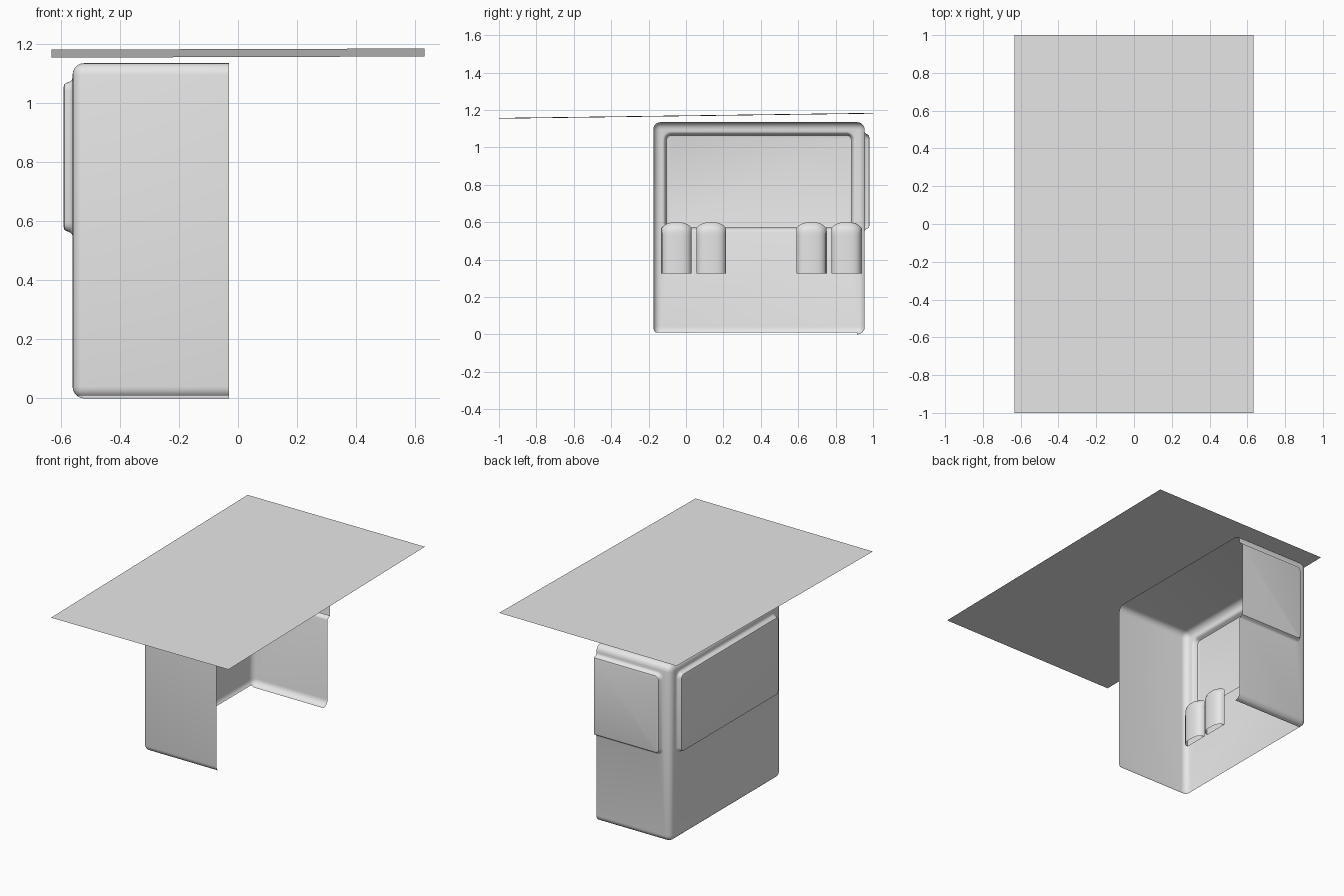
import bpy, bmesh, math
from mathutils import Vector

if "Cube" in bpy.data.objects:
    bpy.data.objects.remove(bpy.data.objects["Cube"])

grey = bpy.data.materials.new("light_grey")
grey.diffuse_color = (0.8, 0.8, 0.8, 1)
grey.use_nodes = True
grey.node_tree.nodes["Principled BSDF"].inputs["Base Color"].default_value = grey.diffuse_color


def finish(bm, name, smooth=True):
    me = bpy.data.meshes.new(name)
    bm.to_mesh(me)
    bm.free()
    ob = bpy.data.objects.new(name, me)
    bpy.context.collection.objects.link(ob)
    me.materials.append(grey)
    if smooth:
        bpy.ops.object.select_all(action='DESELECT')
        ob.select_set(True)
        bpy.context.view_layer.objects.active = ob
        bpy.ops.object.shade_smooth_by_angle(angle=math.radians(40))
    return ob


def rounded_rect(u0, u1, v0, v1, r, n=4):
    pts = []
    for k, (cu, cv) in enumerate([(u1 - r, v1 - r), (u0 + r, v1 - r),
                                  (u0 + r, v0 + r), (u1 - r, v0 + r)]):
        for i in range(n + 1):
            a = math.pi / 2 * (k + i / n)
            pts.append((cu + r * math.cos(a), cv + r * math.sin(a)))
    return pts


def raise_panel(bm, normal, place, foot, height):
    """Replace the big flat face facing `normal` by a raised, rounded panel."""
    face = max((f for f in bm.faces if f.normal.dot(normal) > 0.99),
               key=lambda f: f.calc_area())
    axis = 1 if abs(normal.x) > 0.5 else 0
    us = [v.co[axis] for v in face.verts]
    vs = [v.co.z for v in face.verts]
    bmesh.ops.delete(bm, geom=[face], context='FACES_ONLY')
    u0, u1, v0, v1 = foot
    loops = [(rounded_rect(min(us), max(us), min(vs), max(vs), 0), 0)]
    for t, h in [(0, 0), (.008, .1), (.013, .35), (.017, .7), (.021, .92), (.03, 1)]:
        loops.append((rounded_rect(u0 + t, u1 - t, v0 + t, v1 - t, .045 - t), h * height))
    rings = [[bm.verts.new(place(u, v, h)) for u, v in pts] for pts, h in loops]
    n = len(rings[0])
    for a, b in zip(rings, rings[1:]):
        for i in range(n):
            j = (i + 1) % n
            bm.faces.new((a[i], a[j], b[j], b[i]))
    bm.faces.new(rings[-1])


# Half body shell: rounded box, raised panels, open on the right and underneath
X0, XC, Y0, Y1, H = -0.56, -0.03, -0.175, 0.955, 1.135
bm = bmesh.new()
bmesh.ops.create_cube(bm, size=1)
for v in bm.verts:
    v.co = (XC + v.co.x * 2 * (XC - X0), (Y0 + Y1) / 2 + v.co.y * (Y1 - Y0),
            (v.co.z + 0.5) * H)
bmesh.ops.bevel(bm, geom=bm.edges[:], offset=0.04, segments=5, profile=0.5,
                affect='EDGES')
bm.normal_update()
floor = max((f for f in bm.faces if f.normal.z < -0.99), key=lambda f: f.calc_area())
bmesh.ops.delete(bm, geom=[floor], context='FACES_ONLY')
raise_panel(bm, Vector((-1, 0, 0)), lambda u, v, h: (X0 - h, u, v),
            (-0.125, 0.905, 0.55, 1.085), 0.03)
raise_panel(bm, Vector((0, 1, 0)), lambda u, v, h: (u, Y1 + h, v),
            (-0.51, 0.45, 0.55, 1.085), 0.025)
bmesh.ops.remove_doubles(bm, verts=bm.verts[:], dist=0.0002)
bmesh.ops.bisect_plane(bm, geom=bm.verts[:] + bm.edges[:] + bm.faces[:],
                       plane_co=(XC, 0, 0), plane_no=(1, 0, 0), clear_outer=True)
# Bottom lip stops slightly higher on the front and left walls
bmesh.ops.bisect_plane(bm, geom=bm.verts[:] + bm.edges[:] + bm.faces[:],
                       plane_co=(0, 0, 0.01), plane_no=(0, 0, 1))
low = [f for f in bm.faces if f.calc_center_median().z < 0.0099
       and f.calc_center_median().y < 0.915]
bmesh.ops.delete(bm, geom=low, context='FACES')
bmesh.ops.recalc_face_normals(bm, faces=bm.faces[:])
if sum(f.normal.x * f.calc_area() for f in bm.faces) > 0:
    bmesh.ops.reverse_faces(bm, faces=bm.faces[:])
finish(bm, "body_shell")


# Four small cushions on the inside of the left wall, open underneath
def cushion(name, yc):
    bm = bmesh.new()
    nu, nv, half, back, depth, base = 12, 14, 0.08, -0.53, 0.045, 0.325
    grid = []
    for j in range(nv + 1):
        v = j / nv
        g = math.sqrt(max(0, 1 - max(0, (v - 0.82) / 0.18) ** 2))
        row = []
        for i in range(nu + 1):
            u = -math.cos(math.pi * i / nu)
            top = 0.60 - 0.03 * abs(u) ** 3
            x = back + depth * math.sqrt(max(0, 1 - abs(u) ** 3)) * g
            row.append(bm.verts.new((x, yc + half * u, base + (top - base) * v)))
        grid.append(row)
    for a, b in zip(grid, grid[1:]):
        for i in range(nu):
            bm.faces.new((a[i], a[i + 1], b[i + 1], b[i]))
    rim = [r[0] for r in grid] + grid[-1][1:-1] + [r[-1] for r in reversed(grid)]
    bm.faces.new(rim)
    bmesh.ops.recalc_face_normals(bm, faces=bm.faces[:])
    finish(bm, name)


for k, yc in enumerate([-0.05, 0.135, 0.67, 0.857]):
    cushion("cushion_%d" % (k + 1), yc)

# Flat, very slightly tilted sheet on top
bm = bmesh.new()
bm.faces.new([bm.verts.new((x, y, 1.169 + 0.0135 * y + 0.003 * x))
              for x, y in [(-.632, -1), (.632, -1), (.632, 1), (-.632, 1)]])
finish(bm, "top_sheet", smooth=False)
